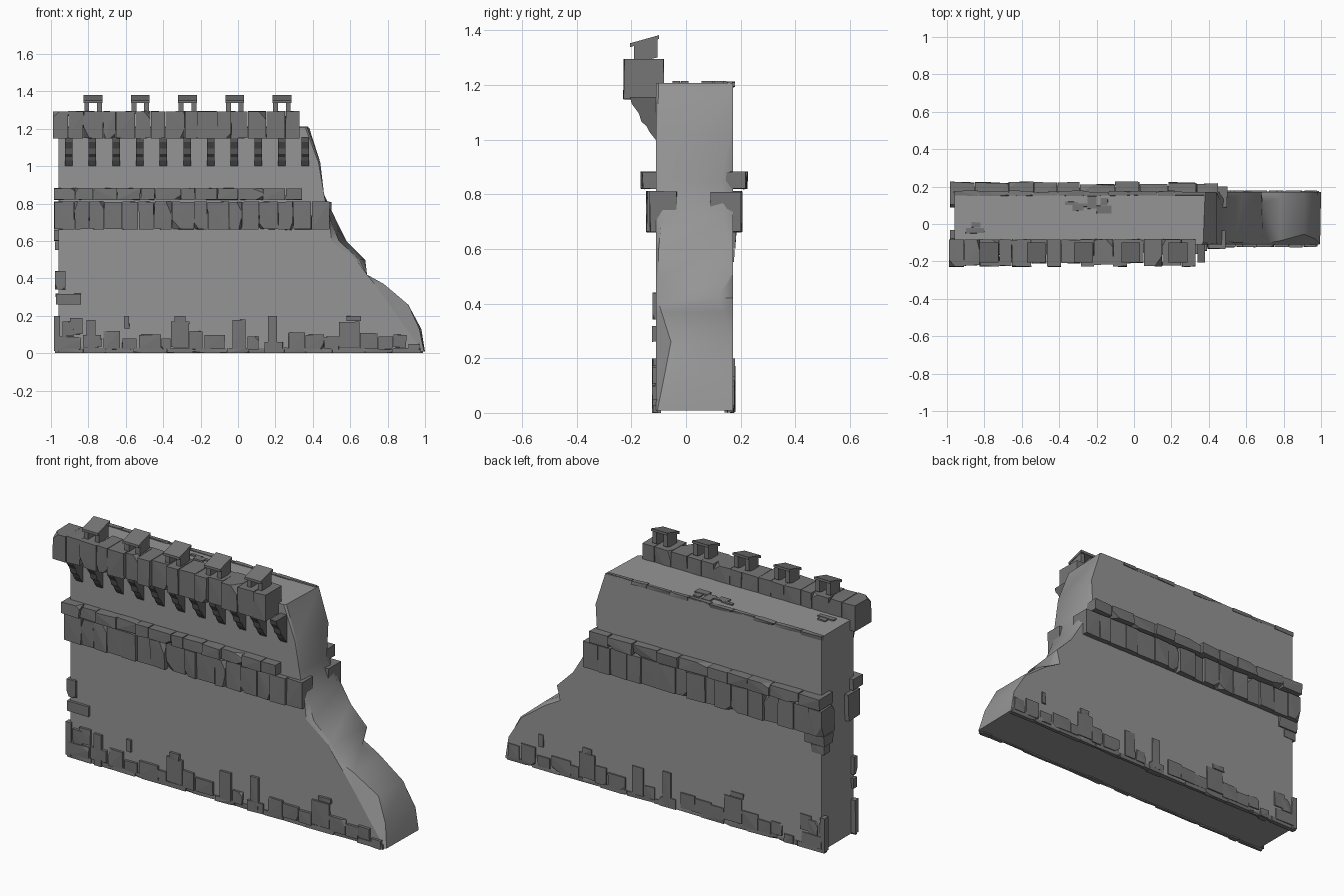
import bpy, bmesh, random
from math import radians
from mathutils import Vector
from itertools import product

if "Cube" in bpy.data.objects:
    bpy.data.objects.remove(bpy.data.objects["Cube"])

rng = random.Random(7)

def grey(name, v):
    m = bpy.data.materials.new(name)
    m.diffuse_color = (v, v, v, 1)
    m.use_nodes = True
    m.node_tree.nodes["Principled BSDF"].inputs["Base Color"].default_value = m.diffuse_color
    return m

WALL, STONE, DARK = grey("wall_grey", .30), grey("stone_grey", .18), grey("corbel_grey", .13)

def finish(bm, name, mat=STONE):
    bmesh.ops.recalc_face_normals(bm, faces=bm.faces)
    me = bpy.data.meshes.new(name)
    bm.to_mesh(me)
    bm.free()
    me.materials.append(mat)
    ob = bpy.data.objects.new(name, me)
    bpy.context.collection.objects.link(ob)
    return ob

def stone(bm, x, y, z, jit=0.004, chip=0.4):
    """Rough block: box corners pulled inwards a little, some corners knocked off."""
    lo, hi = Vector((x[0], y[0], z[0])), Vector((x[1], y[1], z[1]))
    size = hi - lo
    j = (jit * .4, jit, jit * .6)
    pts = []
    for s in product((0, 1), repeat=3):
        p = Vector([hi[i] - rng.random() * j[i] if s[i] else lo[i] + rng.random() * j[i]
                    for i in range(3)])
        if rng.random() < chip / 4:
            for i in range(3):
                q = p.copy()
                q[i] += (-1 if s[i] else 1) * size[i] * rng.uniform(0.15, 0.45)
                pts.append(q)
        else:
            pts.append(p)
    bmesh.ops.convex_hull(bm, input=[bm.verts.new(p) for p in pts])

def row(name, x0, x1, width, y, z, jit, out=0, step=0.0, chip=0.5):
    """Course of stones; out=-1/1 is the exposed y side, step its unevenness."""
    bm = bmesh.new()
    n = round((x1 - x0) / width)
    cuts = [x0] + [x0 + (i + rng.uniform(-.2, .2)) * (x1 - x0) / n for i in range(1, n)] + [x1]
    for i, (a, b) in enumerate(zip(cuts, cuts[1:])):
        d = 0 if i % 2 == 0 else rng.random() * step
        ya, yb = y[0] + (d if out < 0 else 0), y[1] - (d if out > 0 else 0)
        stone(bm, (a, b), (ya, yb), z, jit, chip)
    return finish(bm, name)

def box(bm, x, y, z, slope=0.0):
    """Exact box whose far-y edge is raised by slope."""
    pts = [(x[i], y[j], z[k] + slope * j) for i in (0, 1) for j in (0, 1) for k in (0, 1)]
    bmesh.ops.convex_hull(bm, input=[bm.verts.new(p) for p in pts])

# Wall body: flat faces with a broken, softly shaded right end
rows = [  # z, front x, inner front y/x, inner back y/x, back x
    (0.008, .99, -.105, .995, .165, 1.0, 1.0),
    (.13, .90, -.08, .97, .16, .98, .98),
    (.26, .81, -.055, .91, .165, .91, .90),
    (.37, .73, -.09, .78, .14, .78, .75),
    (.42, .69, -.105, .69, .115, .69, .66),
    (.50, .63, -.10, .65, .16, .68, .68),
    (.60, .50, -.10, .54, .16, .58, .58),
    (.70, .49, -.09, .50, .14, .53, .52),
    (.85, .46, -.075, .46, .13, .46, .43),
    (1.02, .43, -.105, .44, .165, .44, .44),
    (1.207, .36, -.10, .37, .165, .38, .38)]
F, B, L = -.11, .172, -.96
bm = bmesh.new()
grid = [[bm.verts.new(p) for p in ((xf, F, z), (xi, yi, z), (xj, yj, z), (xb, B, z))]
        for z, xf, yi, xi, yj, xj, xb in rows]
for r, s in zip(grid, grid[1:]):
    for i in range(3):
        bm.faces.new((r[i], r[i + 1], s[i + 1], s[i])).smooth = True
z0, z1 = rows[0][0], rows[-1][0]
fl, bl, ft, bt = [bm.verts.new(p) for p in ((L, F, z0), (L, B, z0), (L, F, z1), (L, B, z1))]
flats = [bm.faces.new(v) for v in (
    [fl] + [r[0] for r in grid] + [ft], [bl] + [r[3] for r in grid] + [bt],
    [fl, bl] + grid[0][::-1], [ft, bt] + grid[-1][::-1], [fl, ft, bt, bl])]
bmesh.ops.recalc_face_normals(bm, faces=bm.faces)
for e in bm.edges:
    if e.calc_face_angle(0) > radians(50) or any(f in flats for f in e.link_faces):
        e.smooth = False
finish(bm, "wall_body", WALL)

# Overhanging parapet
row("parapet", -.99, .33, .088, (-.23, -.08), (1.147, 1.295), .006, -1, .02)

# Merlons: two posts carrying a sloped slab
bm = bmesh.new()
for i in range(5):
    x = -.775 + i * .2525
    for s in (-1, 1):
        c = x + s * .034
        box(bm, (c - .013, c + .013), (-.19, -.105), (1.28, 1.347), .02)
    box(bm, (x - .05, x + .05), (-.205, -.098), (1.338, 1.352), .03)
finish(bm, "merlons")

# Stepped corbels under the parapet
profile = [(-.08, 1.0), (-.112, 1.0), (-.135, 1.03), (-.145, 1.05), (-.163, 1.065),
           (-.172, 1.095), (-.198, 1.13), (-.205, 1.155), (-.08, 1.155)]
bm = bmesh.new()
for i in range(11):
    x = -.905 + i * .1265
    f = bm.faces.new([bm.verts.new((x - .02, y, z)) for y, z in profile])
    ext = bmesh.ops.extrude_face_region(bm, geom=[f], use_keep_orig=True)
    bmesh.ops.translate(bm, vec=(.04, 0, 0),
                        verts=[v for v in ext["geom"] if isinstance(v, bmesh.types.BMVert)])
finish(bm, "corbels", DARK)

# String courses on both faces
row("front_lower_course", -.985, .49, .09, (-.147, -.03), (.66, .812), .008, -1, .012)
row("front_upper_course", -.985, .345, .11, (-.167, -.07), (.818, .884), .008, -1, .015)
row("back_lower_course", -.985, .50, .09, (.085, .207), (.66, .812), .008, 1, .012)
row("back_upper_course", -.985, .45, .14, (.10, .227), (.818, .884), .008, 1, .015)

# Thin coping along the back top edge
row("back_coping", -.965, .375, .13, (.148, .18), (1.19, 1.213), .007, 1, .006)

# Loose slabs lying on the walkway
bm = bmesh.new()
for a, b, c, d in [(-.37, -.30, .10, .12), (-.33, -.27, .07, .11), (-.25, -.20, .08, .15),
                   (-.20, -.12, .055, .10), (-.18, -.14, .10, .14), (-.30, -.22, .09, .11),
                   (-.90, -.80, -.05, -.02), (-.87, -.82, -.02, .01)]:
    stone(bm, (a, b), (c, d), (1.198, 1.215), .003, 0)
finish(bm, "walkway_slabs")

# Exposed stones along the foot; the back reuses the pattern turned round
corner = [(-.985, -.95, .01, .2), (-.965, -.84, .02, .09), (-.94, -.88, .09, .17),
          (-.90, -.83, .1, .19)]
foot = [(-.81, -.76, .0, .18), (-.83, -.73, .03, .1), (-.72, -.63, .02, .12),
        (-.61, -.58, .13, .2), (-.62, -.54, .02, .08), (-.53, -.41, .02, .1),
        (-.41, -.36, .02, .08), (-.36, -.26, .03, .17), (-.34, -.28, .16, .2),
        (-.26, -.19, .02, .12), (-.18, -.07, .02, .1), (-.03, .04, .02, .18),
        (.05, .11, .02, .09), (.16, .21, .02, .2), (.14, .24, .0, .06), (.27, .36, .02, .11),
        (.36, .46, .02, .1), (.46, .54, .02, .09), (.54, .65, .03, .17), (.58, .66, .17, .2),
        (.65, .75, .02, .11), (.75, .83, .02, .09), (.83, .9, .03, .1), (.91, .97, .0, .05)]
back = [(.18 - b, .18 - a, c, d) for a, b, c, d in foot if a > -.73] + [(.91, .98, .02, .1)]
extra = [(-.98, -.92, .34, .44), (-.975, -.84, .26, .32)]
for name, y, items in [("front_foot_stones", (-.125, -.09), corner + foot + extra),
                       ("back_foot_stones", (.14, .181), corner + back)]:
    bm = bmesh.new()
    for a, b, c, d in items:
        stone(bm, (a, b), y, (c, d), .005, .3)
    finish(bm, name)

# Low ragged ledge at the ground and stones on the back left corner
row("front_ledge", -.98, .98, .15, (-.122, -.1), (0.0, .03), .006, -1, .006)
row("back_ledge", -.98, .99, .15, (.15, .178), (0.0, .03), .006, 1, .004)
bm = bmesh.new()
stone(bm, (-.985, -.86), (.10, .185), (.60, .66), .006)
stone(bm, (-.98, -.90), (.12, .18), (.55, .60), .006)
finish(bm, "back_corner_stones")
